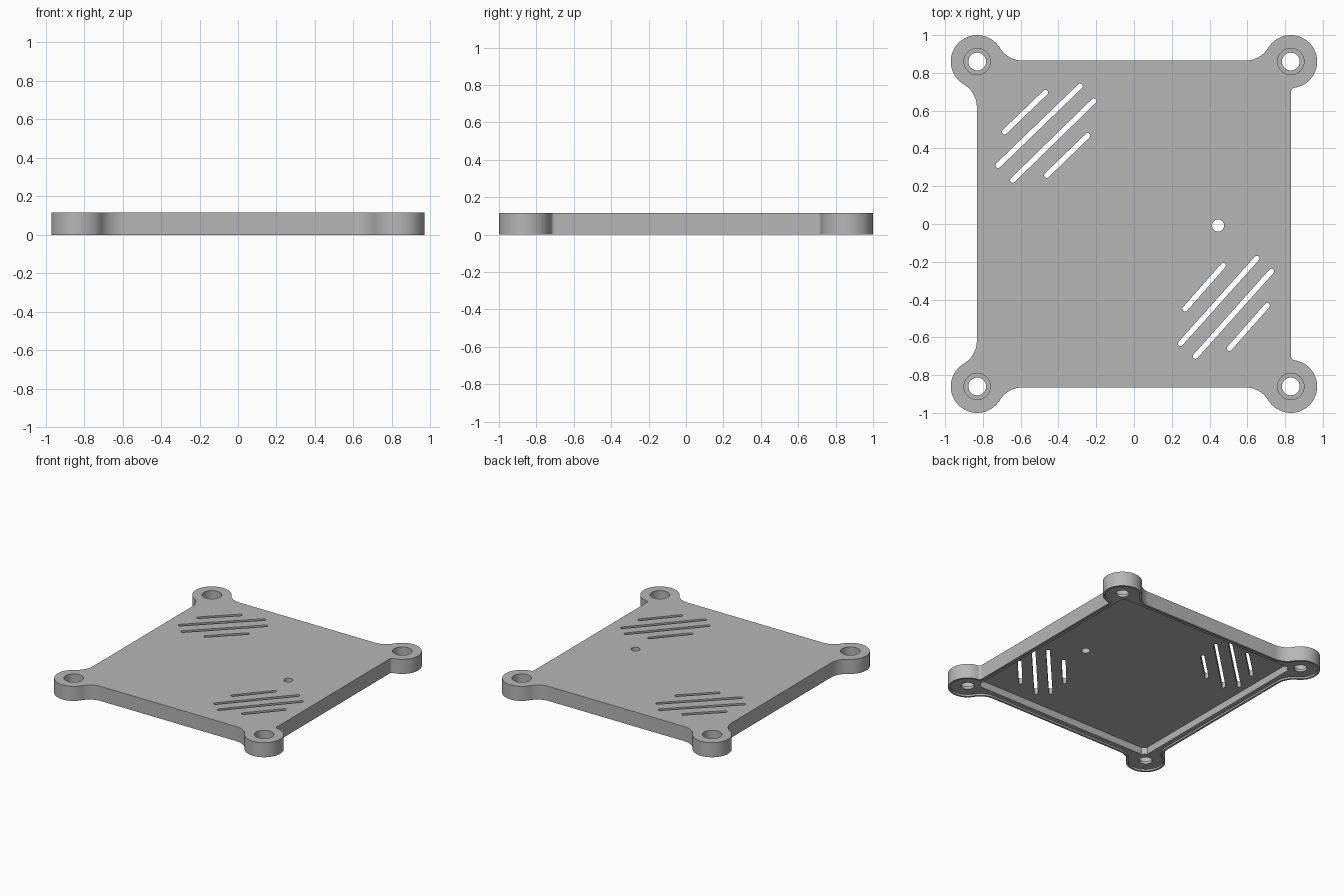
import bpy, bmesh
from math import pi, cos, sin, atan2, sqrt
from mathutils import Vector

default = bpy.data.objects.get("Cube")
if default:
    bpy.data.objects.remove(default, do_unlink=True)

HEIGHT, FLOOR = 0.115, 0.07          # full thickness, underside of the thin panel
EX, EY = 0.832, 0.865                # straight edges
CX, CY, EAR = 0.83, 0.86, 0.14       # corner ears
CORNERS = [(1, 1), (-1, 1), (-1, -1), (1, -1)]

grey = bpy.data.materials.new("plain_grey")
grey.use_nodes = True
colour = (0.47, 0.47, 0.47, 1)
grey.diffuse_color = colour
bsdf = next(n for n in grey.node_tree.nodes if n.type == 'BSDF_PRINCIPLED')
bsdf.inputs["Base Color"].default_value = colour
bsdf.inputs["Roughness"].default_value = 0.6


def arc(c, r, a, b, n):
    return [Vector((c.x + r * cos(a + (b - a) * i / n),
                    c.y + r * sin(a + (b - a) * i / n))) for i in range(n + 1)]


def angle(v):
    return atan2(v.y, v.x)


def ear_points(side_fillet, top_fillet, inset):
    """One corner: side fillet, round ear, top fillet."""
    c = Vector((CX, CY))
    sx = EX + side_fillet
    side = Vector((sx, CY - sqrt((EAR + side_fillet) ** 2 - (sx - CX) ** 2)))
    ty = EY + top_fillet
    top = Vector((CX - sqrt((EAR + top_fillet) ** 2 - (ty - CY) ** 2), ty))
    pts = arc(side, side_fillet + inset, pi, angle(c - side), 10)
    pts += arc(c, EAR - inset, angle(side - c), angle(top - c), 36)[1:]
    pts += arc(top, top_fillet + inset, angle(c - top), -pi / 2, 10)[1:]
    return pts


def outline(inset=0.0):
    pts = []
    for sx, sy in CORNERS:
        ear = ear_points(0.02 if sx > 0 else 0.14, 0.14, inset)
        ear = [Vector((p.x * sx, p.y * sy)) for p in ear]
        pts += ear if sx * sy > 0 else ear[::-1]
    return pts


def prism(name, pts, z0, z1):
    bm = bmesh.new()
    face = bm.faces.new([bm.verts.new((p.x, p.y, z0)) for p in pts])
    new = bmesh.ops.extrude_face_region(bm, geom=[face])["geom"]
    verts = [v for v in new if isinstance(v, bmesh.types.BMVert)]
    bmesh.ops.translate(bm, verts=verts, vec=(0, 0, z1 - z0))
    bmesh.ops.recalc_face_normals(bm, faces=bm.faces[:])
    mesh = bpy.data.meshes.new(name)
    bm.to_mesh(mesh)
    bm.free()
    mesh.materials.append(grey)
    obj = bpy.data.objects.new(name, mesh)
    bpy.context.collection.objects.link(obj)
    return obj


def cut(pts, z0, z1):
    cutter = prism("cutter", pts, z0, z1)
    cutter.hide_render = True
    mod = plate.modifiers.new("cut", 'BOOLEAN')
    mod.operation, mod.solver, mod.object = 'DIFFERENCE', 'EXACT', cutter
    bpy.ops.object.modifier_apply(modifier=mod.name)
    bpy.data.objects.remove(cutter, do_unlink=True)


def circle(x, y, r, n=40):
    return arc(Vector((x, y)), r, 0, 2 * pi, n)[:-1]


def slot(x0, y0, x1, y1, r=0.014):
    a, b = Vector((x0, y0)), Vector((x1, y1))
    t = angle(b - a)
    return arc(b, r, t - pi / 2, t + pi / 2, 8) + arc(a, r, t + pi / 2, t + 3 * pi / 2, 8)


# Plate with four ears
plate = prism("cover_plate", outline(), 0, HEIGHT)
bpy.context.view_layer.objects.active = plate
plate.select_set(True)

# Thin lip around the underside
cut(outline(0.016), -0.1, 0.014)

# Main recess with chamfered corners
recess = []
for sx, sy in CORNERS:
    pair = [Vector((0.78 * sx, 0.78 * sy)), Vector((0.75 * sx, 0.81 * sy))]
    recess += pair if sx * sy > 0 else pair[::-1]
cut(recess, -0.1, FLOOR)

# Counterbored screw holes
for sx, sy in CORNERS:
    cut(circle(CX * sx, CY * sy, 0.047), -0.1, 0.3)
    cut(circle(CX * sx, CY * sy, 0.07), 0.035, 0.3)

# Small round hole
cut(circle(0.445, -0.008, 0.032, 32), -0.1, 0.3)

# Two groups of diagonal vent slots
SLOTS = [
    (-.685, .488, -.468, .697), (-.72, .31, -.285, .73),
    (-.642, .232, -.212, .652), (-.462, .258, -.245, .468),
    (.27, -.45, .472, -.22), (.247, -.632, .65, -.182),
    (.326, -.7, .728, -.25), (.506, -.658, .705, -.432),
]
for s in SLOTS:
    cut(slot(*s), -0.1, 0.3)

bpy.ops.object.shade_smooth_by_angle(angle=pi / 6)
